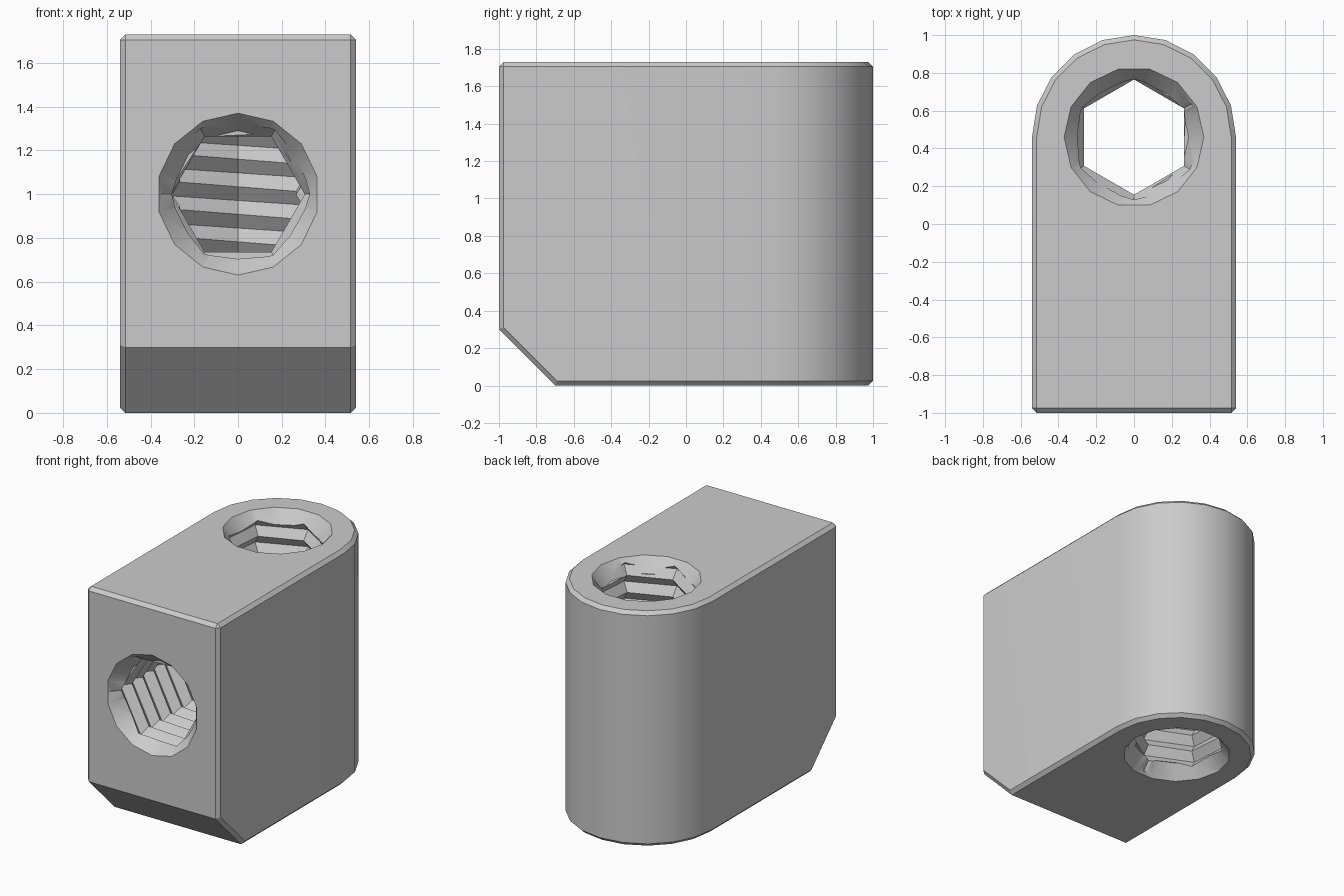
import bpy, bmesh, math
from mathutils import Matrix, Vector

cube = bpy.data.objects.get("Cube")
if cube:
    bpy.data.objects.remove(cube, do_unlink=True)

W, H, CY = 0.54, 1.73, 0.46        # half width, height, centre of rounded back
HOLE_Z = 1.0                       # height of the front hole
PITCH, SIDES = 0.126, 6            # thread pitch, sides per turn
R_MIN, R_MAX = 0.305, 0.355        # thread crest and root radii


def make_object(name, bm, matrix=Matrix()):
    bmesh.ops.recalc_face_normals(bm, faces=bm.faces)
    mesh = bpy.data.meshes.new(name)
    bm.to_mesh(mesh)
    bm.free()
    ob = bpy.data.objects.new(name, mesh)
    bpy.context.collection.objects.link(ob)
    ob.matrix_world = matrix
    return ob


def threaded_rod(name, length, start, matrix):
    """Low-poly right-hand threaded rod along local z."""
    bm = bmesh.new()
    step = PITCH / SIDES
    rows = []
    for j in range(round(length / step) + 1):
        ring = []
        for k in range(SIDES):
            phase = ((j - k) % SIDES) / SIDES
            r = R_MIN + (R_MAX - R_MIN) * (1 - abs(2 * phase - 1))
            a = start + math.tau * k / SIDES
            ring.append(bm.verts.new((r * math.cos(a), r * math.sin(a), j * step)))
        rows.append(ring)
    # Triangles follow the helix direction
    for lo, hi in zip(rows, rows[1:]):
        for k in range(SIDES):
            n = (k + 1) % SIDES
            bm.faces.new((lo[k], lo[n], hi[n]))
            bm.faces.new((lo[k], hi[n], hi[k]))
    bm.faces.new(rows[0][::-1])
    bm.faces.new(rows[-1])
    return make_object(name, bm, matrix)


def countersink(name, matrix):
    """14-sided cone, wide at local +z; the surface lies at local z = 0."""
    bm = bmesh.new()
    bmesh.ops.create_cone(bm, cap_ends=True, segments=14, radius1=0.29,
                          radius2=0.41, depth=0.15,
                          matrix=Matrix.Translation((0, 0, -0.025)))
    return make_object(name, bm, matrix)


# Body: flat front, ten-segment rounded back
bm = bmesh.new()
outline = [(-W, -1), (W, -1)]
outline += [(W * math.cos(math.pi * i / 10), CY + W * math.sin(math.pi * i / 10))
            for i in range(11)]
base = bm.faces.new([bm.verts.new((x, y, 0)) for x, y in outline])
top = bmesh.ops.extrude_face_region(bm, geom=[base])
bmesh.ops.translate(bm, vec=(0, 0, H),
                    verts=[v for v in top["geom"] if isinstance(v, bmesh.types.BMVert)])
# Sloped cut along the lower front edge
cut = bmesh.ops.bisect_plane(bm, geom=bm.verts[:] + bm.edges[:] + bm.faces[:],
                             plane_co=(0, -1, 0.3), plane_no=Vector((0, -1, -1)),
                             clear_outer=True)
bmesh.ops.holes_fill(bm, edges=[e for e in cut["geom_cut"]
                                if isinstance(e, bmesh.types.BMEdge)])
body = make_object("threaded_block", bm)

# Narrow chamfer on the rim and front corners
bevel = body.modifiers.new("rim_chamfer", "BEVEL")
bevel.width = 0.025
bevel.segments = 1
bevel.limit_method = "ANGLE"
bevel.angle_limit = math.radians(50)

# Cutters for the vertical hole and the front hole
move = Matrix.Translation
to_front = Matrix.Rotation(math.pi / 2, 4, "X")
flip = Matrix.Rotation(math.pi, 4, "X")
quarter = Matrix.Rotation(math.pi / 2, 4, "Z")
cutters = [
    threaded_rod("vertical_thread_cutter", H + 0.2, math.pi / 2, move((0, CY, -0.1))),
    threaded_rod("front_thread_cutter", 1.5, 0, move((0, 0.4, HOLE_Z)) @ to_front),
    countersink("top_sink_cutter", move((0, CY, H)) @ quarter),
    countersink("bottom_sink_cutter", move((0, CY, 0)) @ flip @ quarter),
    countersink("front_sink_cutter", move((0, -1, HOLE_Z)) @ to_front),
]
for c in cutters:
    c.hide_render = True
    mod = body.modifiers.new(c.name, "BOOLEAN")
    mod.operation = "DIFFERENCE"
    mod.solver = "EXACT"
    mod.object = c

# Apply the modifiers and discard the cutters
bpy.context.view_layer.update()
for ob in bpy.context.view_layer.objects:
    ob.select_set(False)
bpy.context.view_layer.objects.active = body
body.select_set(True)
for mod in list(body.modifiers):
    bpy.ops.object.modifier_apply(modifier=mod.name)
for c in cutters:
    bpy.data.objects.remove(c, do_unlink=True)
bpy.ops.object.shade_smooth_by_angle(angle=math.radians(28))

# Single grey material
grey = bpy.data.materials.new("light_grey")
grey.use_nodes = True
colour = (0.6, 0.6, 0.6, 1)
grey.diffuse_color = colour
grey.node_tree.nodes["Principled BSDF"].inputs["Base Color"].default_value = colour
body.data.materials.clear()
body.data.materials.append(grey)
